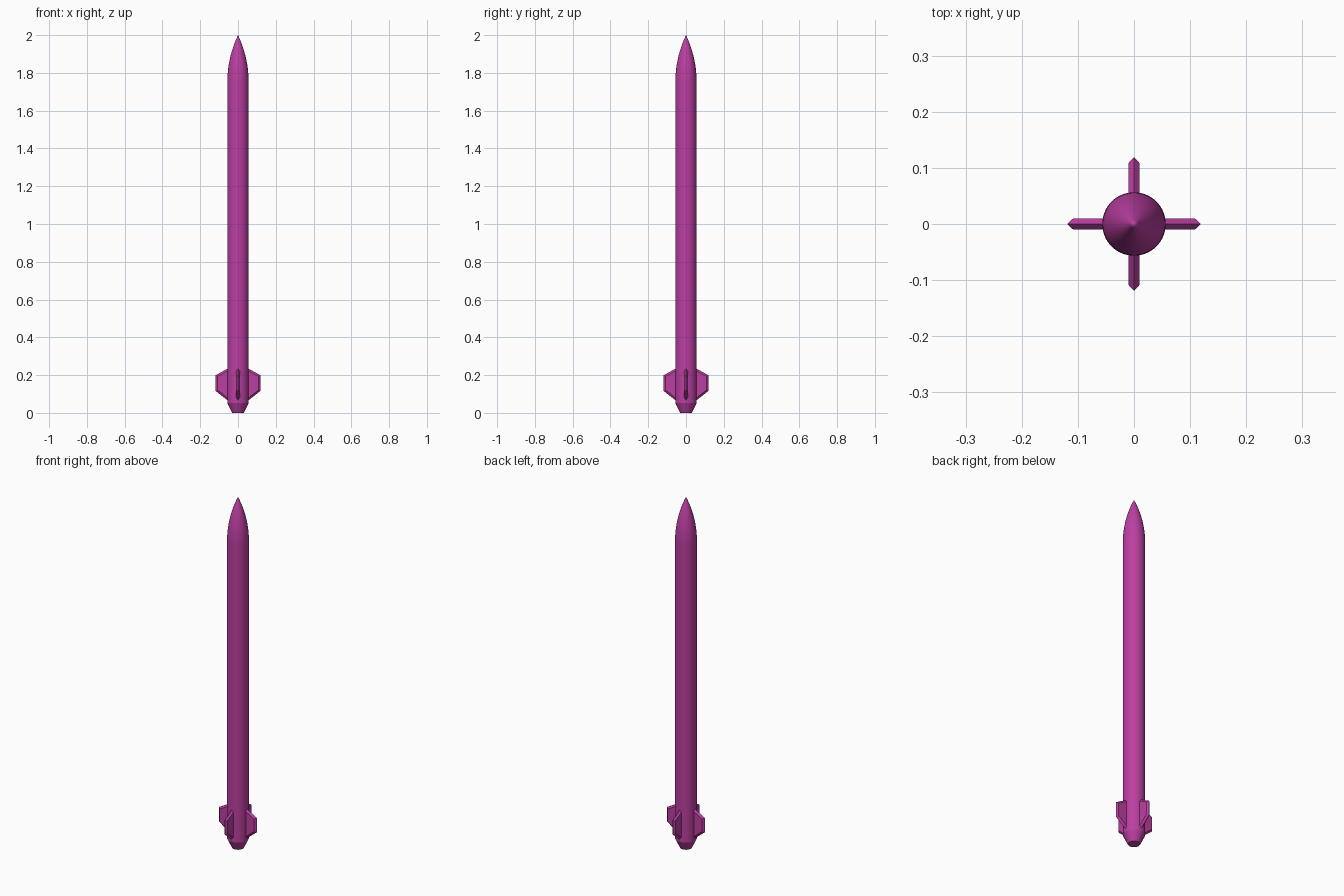
import bpy, bmesh, math
from mathutils import Matrix, Vector

if "Cube" in bpy.data.objects:
    bpy.data.objects.remove(bpy.data.objects["Cube"])

R = 0.0565            # body radius
NOSE_Z, TAIL_Z, TOP_Z = 1.75, 0.053, 2.0
SEGMENTS = 64

paint = bpy.data.materials.new("magenta_paint")
paint.diffuse_color = (0.50, 0.05, 0.36, 1)
paint.use_nodes = True
paint.node_tree.nodes["Principled BSDF"].inputs["Base Color"].default_value = paint.diffuse_color


def finish(name, bm, smooth):
    bmesh.ops.remove_doubles(bm, verts=bm.verts, dist=1e-5)
    bmesh.ops.recalc_face_normals(bm, faces=bm.faces)
    mesh = bpy.data.meshes.new(name)
    bm.to_mesh(mesh)
    bm.free()
    mesh.materials.append(paint)
    obj = bpy.data.objects.new(name, mesh)
    bpy.context.collection.objects.link(obj)
    if smooth:
        bpy.ops.object.select_all(action='DESELECT')
        obj.select_set(True)
        bpy.context.view_layer.objects.active = obj
        bpy.ops.object.shade_smooth_by_angle(angle=math.radians(25))
    return obj


def lathe(name, profile):
    """Spin an (r, z) profile around the z axis."""
    bm = bmesh.new()
    verts = [bm.verts.new((r, 0, z)) for r, z in profile]
    edges = [bm.edges.new(pair) for pair in zip(verts, verts[1:])]
    bmesh.ops.spin(bm, geom=verts + edges, cent=(0, 0, 0), axis=(0, 0, 1),
                   angle=math.tau, steps=SEGMENTS, use_merge=True)
    return finish(name, bm, True)


# Tangent ogive nose
length = TOP_Z - NOSE_Z
rho = (R * R + length * length) / (2 * R)
nose = []
for i in range(17):
    h = length * i / 16
    nose.append((max(0.0, math.sqrt(rho * rho - h * h) + R - rho), NOSE_Z + h))
nose[-1] = (0, TOP_Z)
lathe("nose_cone", nose)

# Straight tube and tapered, capped tail
lathe("body_tube", [(R, TAIL_Z), (R, NOSE_Z)])
lathe("tail_cone", [(0, 0), (0.031, 0), (R, TAIL_Z)])


# Fin: sharp mid-plane outline with smaller flat sides, bevelled to the edge
def fin(name, angle):
    rim = [(0.04, 0.054), (0.119, 0.117), (0.119, 0.199), (0.04, 0.243)]
    side = [(0.04, 0.067), (0.109, 0.122), (0.109, 0.193), (0.04, 0.231)]
    bm = bmesh.new()
    loops = [[bm.verts.new((x, y, z)) for x, z in pts]
             for y, pts in ((-0.0095, side), (0, rim), (0.0095, side))]
    for a, b in zip(loops, loops[1:]):
        for i in range(4):
            j = (i + 1) % 4
            bm.faces.new((a[i], a[j], b[j], b[i]))
    bm.faces.new(loops[0])
    bm.faces.new(loops[2])
    bm.transform(Matrix.Rotation(angle, 4, 'Z'))
    finish(name, bm, False)


for k, label in enumerate(("right", "back", "left", "front")):
    fin(label + "_fin", k * math.pi / 2)
